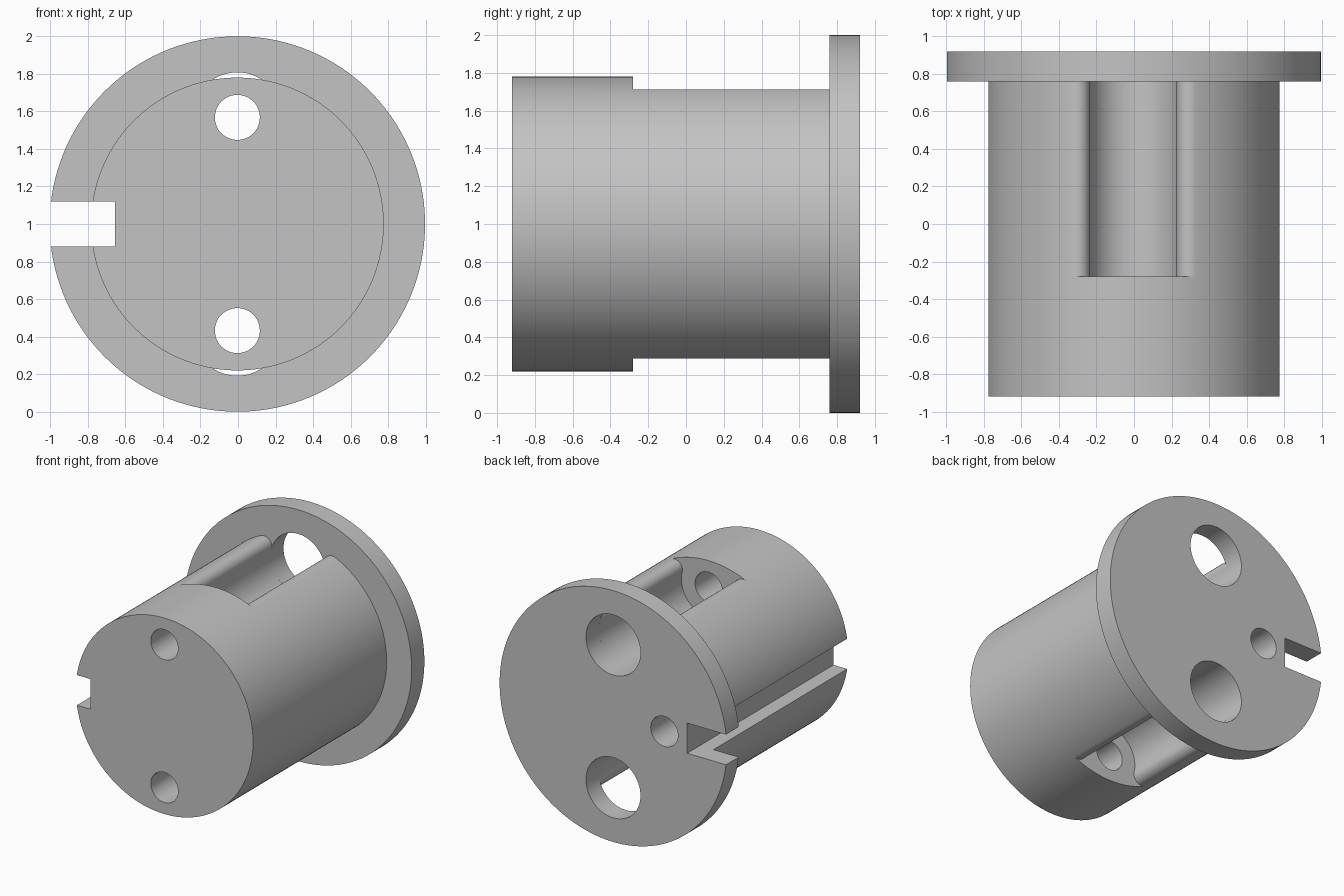
import bpy, bmesh, math

if "Cube" in bpy.data.objects:
    bpy.data.objects.remove(bpy.data.objects["Cube"], do_unlink=True)

# Main dimensions; the shaft axis runs along y
CX, CZ = -0.0035, 1.0
FRONT, SHOULDER, BACK = -0.92, 0.76, 0.92
POCKET = -0.28                     # front end of the wide bores
R_FLANGE, R_BODY = 1.0, 0.78
R_BORE, R_PIN, R_FILLET = 0.24, 0.12, 0.07
OFFSET = 0.568                     # bore distance from the axis

grey = bpy.data.materials.new("plain grey")
grey.use_nodes = True
grey.diffuse_color = (0.55, 0.55, 0.55, 1)
grey.node_tree.nodes["Principled BSDF"].inputs["Base Color"].default_value = (0.55, 0.55, 0.55, 1)


def arc(cx, cz, r, a0, a1, n):
    return [(cx + r * math.cos(a0 + (a1 - a0) * i / n),
             cz + r * math.sin(a0 + (a1 - a0) * i / n)) for i in range(n + 1)]


def circle(x, z, r, n):
    return arc(x, z, r, 0, 2 * math.pi, n)[:-1]


def prism(name, outline, y0, y1):
    """Extrude an (x, z) outline, measured from the axis, along y."""
    bm = bmesh.new()
    face = bm.faces.new([bm.verts.new((x + CX, y0, z + CZ)) for x, z in outline])
    ext = bmesh.ops.extrude_face_region(bm, geom=[face])
    verts = [g for g in ext["geom"] if isinstance(g, bmesh.types.BMVert)]
    bmesh.ops.translate(bm, vec=(0, y1 - y0, 0), verts=verts)
    bmesh.ops.recalc_face_normals(bm, faces=bm.faces)
    mesh = bpy.data.meshes.new(name)
    bm.to_mesh(mesh)
    bm.free()
    mesh.materials.append(grey)
    obj = bpy.data.objects.new(name, mesh)
    bpy.context.scene.collection.objects.link(obj)
    return obj


def activate(obj):
    bpy.ops.object.select_all(action='DESELECT')
    obj.select_set(True)
    bpy.context.view_layer.objects.active = obj


def cut(obj, outline, y0, y1):
    cutter = prism("cutter", outline, y0, y1)
    cutter.hide_render = True
    activate(obj)
    mod = obj.modifiers.new("cut", 'BOOLEAN')
    mod.operation = 'DIFFERENCE'
    mod.solver = 'EXACT'
    mod.object = cutter
    bpy.ops.object.modifier_apply(modifier=mod.name)
    bpy.data.objects.remove(cutter, do_unlink=True)


def slot_outline(side):
    """Bore open to the outside, its lips rounded tangent to bore and body."""
    ro, ri = R_BODY - R_FILLET, R_BORE + R_FILLET
    fz = (ro ** 2 - ri ** 2 + OFFSET ** 2) / (2 * OFFSET)
    fx = math.sqrt(ro ** 2 - fz ** 2)
    tilt = math.atan2(fz - OFFSET, fx)
    lip = arc(fx, fz, R_FILLET, math.atan2(fz, fx), math.pi + tilt, 14)
    lip.insert(0, (lip[0][0] * 1.25, lip[0][1] * 1.25))
    bore = arc(0, OFFSET, R_BORE, tilt, -math.pi - tilt, 48)[1:-1]
    pts = lip + bore + [(-x, z) for x, z in reversed(lip)]
    return [(x, z * side) for x, z in pts]


# Solid parts
body = prism("body", circle(0, 0, R_BODY, 160), FRONT, SHOULDER)
flange = prism("flange", circle(0, 0, R_FLANGE, 160), SHOULDER, BACK)

# Open slots and pin holes in the body, full bores in the flange
for side in (1, -1):
    cut(body, slot_outline(side), POCKET, 1.1)
    cut(body, circle(0, side * OFFSET, R_PIN, 48), -1.1, POCKET + 0.1)
    cut(flange, circle(0, side * OFFSET, R_BORE, 64), 0.5, 1.1)

# Keyway notch and blind hole run through both parts
notch = [(-1.2, -0.12), (-0.651, -0.12), (-0.651, 0.12), (-1.2, 0.12)]
for part in (body, flange):
    cut(part, notch, -1.2, 1.2)
    cut(part, circle(-0.45, 0, R_PIN, 48), POCKET, 1.1)
    activate(part)
    bpy.ops.object.shade_smooth_by_angle(angle=math.radians(30))
